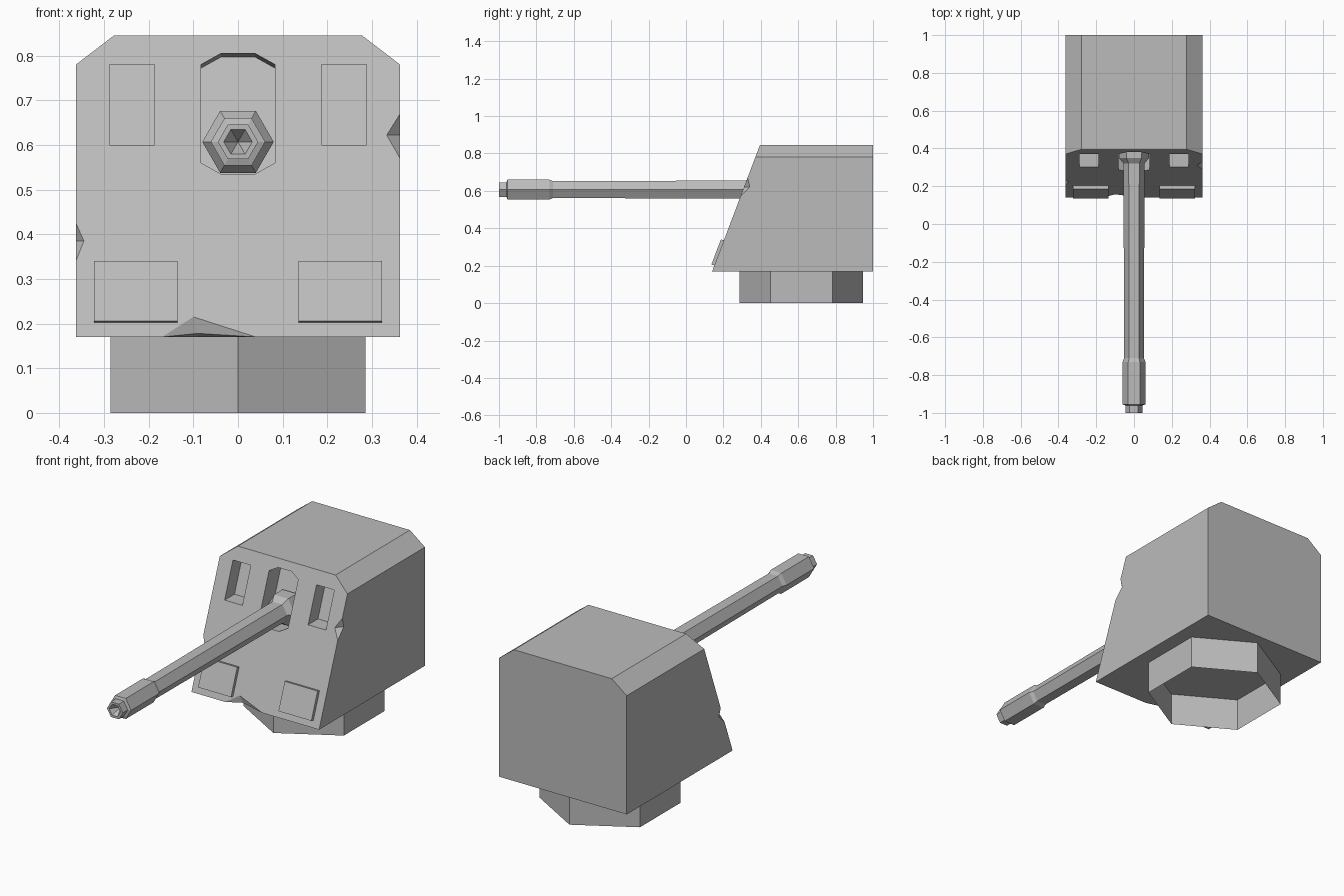
import bpy, bmesh
from math import cos, sin, pi
from mathutils import Vector

if "Cube" in bpy.data.objects:
    bpy.data.objects.remove(bpy.data.objects["Cube"])

grey = bpy.data.materials.new("plain_grey")
grey.use_nodes = True
colour = (0.5, 0.5, 0.5, 1)
grey.diffuse_color = colour
grey.node_tree.nodes["Principled BSDF"].inputs["Base Color"].default_value = colour


def finish(name, bm, recalc=True):
    if recalc:
        bmesh.ops.recalc_face_normals(bm, faces=bm.faces[:])
    mesh = bpy.data.meshes.new(name)
    bm.to_mesh(mesh)
    bm.free()
    mesh.materials.append(grey)
    obj = bpy.data.objects.new(name, mesh)
    bpy.context.collection.objects.link(obj)
    return obj


def slope(z):
    """Depth of the sloping front plate at height z."""
    return 0.14 + (z - 0.17) * 0.378


def loft(name, front, back):
    bm = bmesh.new()
    a = [bm.verts.new(p) for p in front]
    b = [bm.verts.new(p) for p in back]
    bm.faces.new(a)
    bm.faces.new(b[::-1])
    n = len(a)
    for i in range(n):
        j = (i + 1) % n
        bm.faces.new((a[i], b[i], b[j], a[j]))
    return finish(name, bm)


def slab(name, outline, start, end):
    """Outline (x, z) laid on the sloping plate, swept between two offsets."""
    pts = [Vector((x, slope(z), z)) for x, z in outline]
    return loft(name, [p + Vector(start) for p in pts], [p + Vector(end) for p in pts])


def hull(name, points):
    bm = bmesh.new()
    for p in points:
        bm.verts.new(p)
    bmesh.ops.convex_hull(bm, input=bm.verts[:])
    return finish(name, bm)


def rect(x0, x1, z0, z1):
    return [(x0, z0), (x1, z0), (x1, z1), (x0, z1)]


def cut(target, cutter):
    cutter.hide_render = True
    mod = target.modifiers.new("cut", "BOOLEAN")
    mod.operation = "DIFFERENCE"
    mod.solver = "EXACT"
    mod.object = cutter
    bpy.context.view_layer.objects.active = target
    bpy.ops.object.modifier_apply(modifier=mod.name)
    bpy.data.objects.remove(cutter)


# Housing: sloping front, chamfered roof edges
outline = [(-0.363, 0.17), (0.363, 0.17), (0.363, 0.78),
           (0.278, 0.845), (-0.278, 0.845), (-0.363, 0.78)]
housing = loft("housing", [(x, slope(z), z) for x, z in outline],
               [(x, 1, z) for x, z in outline])

# Vision slots and the gun recess
for s in (-1, 1):
    xs = sorted((s * 0.187, s * 0.288))
    cut(housing, slab("slot_cutter", rect(*xs, 0.60, 0.78), (0, -0.1, 0), (0, 0.08, 0)))
recess = [(-0.038, 0.535), (0.038, 0.535), (0.083, 0.56), (0.083, 0.78),
          (0.038, 0.805), (-0.038, 0.805), (-0.083, 0.78), (-0.083, 0.56)]
cut(housing, slab("recess_cutter", recess, (0, -0.1, 0.008), (0, 0.1, -0.008)))


# Chipped side edges
def chip(s, inner, low, mid, high):
    edge = s * 0.363
    cut(housing, hull("chip_cutter", [
        (edge, slope(low), low), (edge, slope(high), high),
        (s * inner, slope(mid), mid), (edge, slope(mid) + 0.03, mid),
        (s * 0.42, slope(mid) - 0.06, mid)]))


chip(1, 0.333, 0.57, 0.622, 0.67)
chip(-1, 0.345, 0.34, 0.385, 0.425)

# Chipped lower front edge, in two facets
left, right = (-0.17, 0.14, 0.17), (0.04, 0.14, 0.17)
deep = (-0.09, 0.165, 0.178)
cut(housing, hull("chip_cutter", [left, right, deep, (-0.1, slope(0.215), 0.215), (-0.08, 0.1, 0.15)]))
cut(housing, hull("chip_cutter", [left, right, deep, (-0.09, 0.2, 0.17), (-0.08, 0.1, 0.13)]))

# Raised lower plates
for s, side in ((-1, "right"), (1, "left")):
    xs = sorted((s * 0.135, s * 0.322))
    slab("lower_plate_" + side, rect(*xs, 0.201, 0.335), (0, -0.016, 0.005), (0, 0.005, 0))


# Six-sided tubes
def rings(bm, profile, place):
    loops = [[bm.verts.new(place(r, k * pi / 3, t)) for k in range(6)] for t, r in profile]
    for a, b in zip(loops, loops[1:]):
        for k in range(6):
            j = (k + 1) % 6
            bm.faces.new((a[k], a[j], b[j], b[k]))
    return loops


# Open pedestal under the housing
bm = bmesh.new()
rings(bm, [(0, 0.33), (0.17, 0.33)],
      lambda r, a, t: (r * sin(a), 0.617 + r * cos(a), t))
for f in bm.faces:
    f.normal_update()
    out = f.calc_center_median() - Vector((0, 0.617, 0.085))
    if f.normal.dot(out) < 0:
        f.normal_flip()
finish("pedestal", bm, recalc=False)

# Barrel with muzzle sleeve, hollow tip and flared collar
bm = bmesh.new()
profile = [(-1, 0.032), (-1, 0.045), (-0.96, 0.045), (-0.955, 0.061), (-0.73, 0.061),
           (-0.71, 0.052), (0.32, 0.056), (0.35, 0.08), (0.42, 0.08)]
loops = rings(bm, profile, lambda r, a, t: (r * cos(a), t, 0.607 + r * sin(a)))
bm.faces.new(loops[-1])
bore = bm.verts.new((0, -0.95, 0.607))
for k in range(6):
    bm.faces.new((loops[0][k], loops[0][(k + 1) % 6], bore))
finish("barrel", bm)
